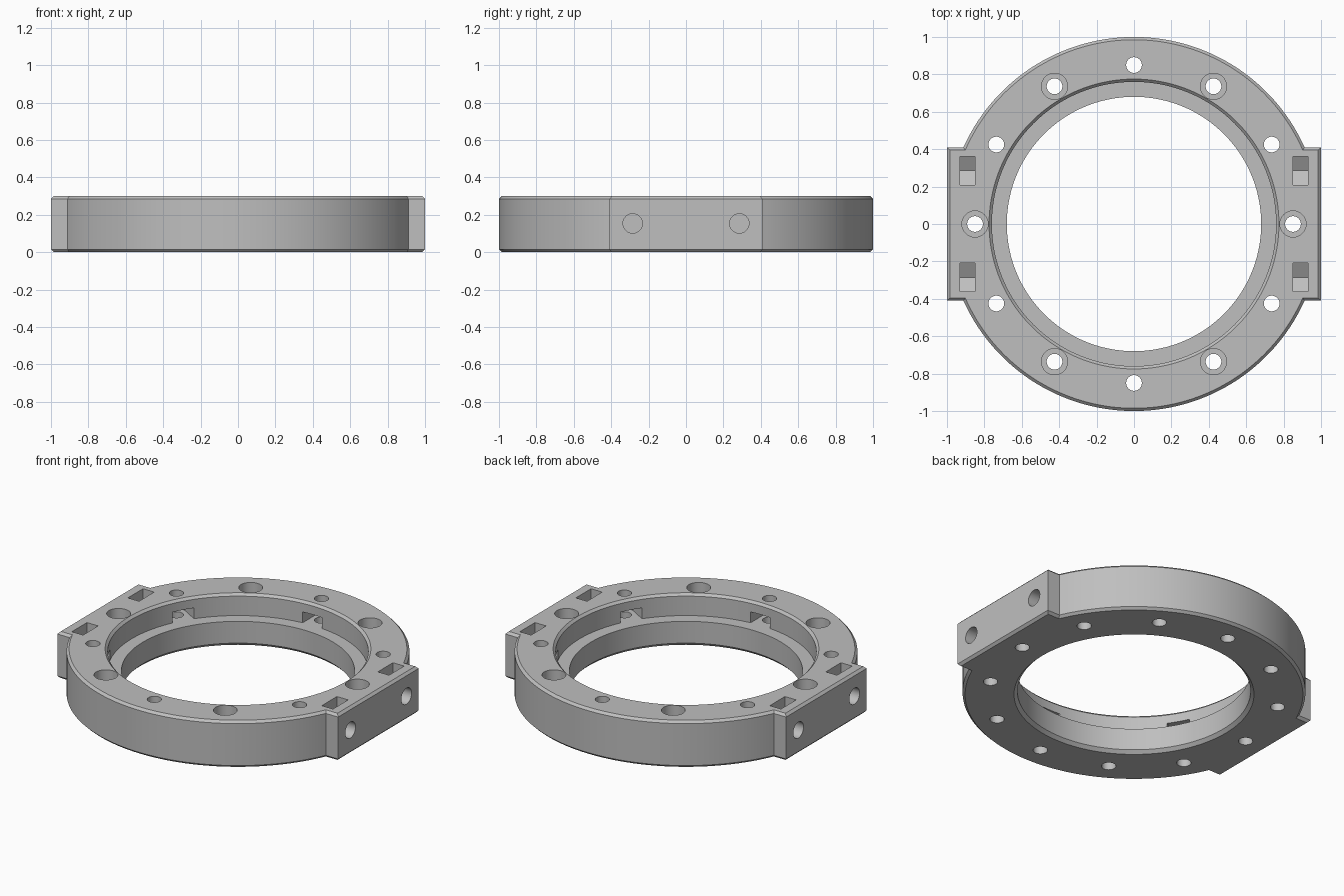
import bpy, bmesh
from math import asin, cos, sin, pi, radians, sqrt
from mathutils import Matrix

if "Cube" in bpy.data.objects:
    bpy.data.objects.remove(bpy.data.objects["Cube"], do_unlink=True)

HEIGHT, CHAMFER = 0.30, 0.015
BOLT_R, HOLE_R, HEAD_R = 0.85, 0.042, 0.07
LEDGE_Z, SIDE_Y, SIDE_Z = 0.16, 0.285, 0.15

grey = bpy.data.materials.new("plain grey")
grey.use_nodes = True
colour = (0.52, 0.52, 0.52, 1)
grey.diffuse_color = colour
grey.node_tree.nodes["Principled BSDF"].inputs["Base Color"].default_value = colour


def loft(bm, rings, matrix=Matrix()):
    """Skin a closed solid through rings of 3D points."""
    loops = [[bm.verts.new(matrix @ Matrix.Translation(p).translation) for p in ring]
             for ring in rings]
    n = len(loops[0])
    for a, b in zip(loops, loops[1:]):
        for i in range(n):
            j = (i + 1) % n
            bm.faces.new((a[i], a[j], b[j], b[i]))
    bm.faces.new(loops[0][::-1])
    bm.faces.new(loops[-1])


def prism(bm, outline, z0, z1, matrix=Matrix()):
    loft(bm, [[(x, y, z) for x, y in outline] for z in (z0, z1)], matrix)


def lathe(bm, profile, sides, matrix=Matrix()):
    loft(bm, [[(r * cos(2 * pi * i / sides), r * sin(2 * pi * i / sides), z)
               for i in range(sides)] for r, z in profile], matrix)


def make_object(name, bm):
    bmesh.ops.recalc_face_normals(bm, faces=bm.faces)
    mesh = bpy.data.meshes.new(name)
    bm.to_mesh(mesh)
    bm.free()
    mesh.materials.append(grey)
    obj = bpy.data.objects.new(name, mesh)
    bpy.context.collection.objects.link(obj)
    return obj


def cut(body, bm):
    """Subtract a solid from the body, then discard the cutter."""
    cutter = make_object("cutter", bm)
    cutter.hide_render = True
    mod = body.modifiers.new("cut", 'BOOLEAN')
    mod.operation, mod.solver, mod.object = 'DIFFERENCE', 'EXACT', cutter
    graph = bpy.context.evaluated_depsgraph_get()
    result = bpy.data.meshes.new_from_object(body.evaluated_get(graph))
    body.modifiers.clear()
    body.data = result
    bpy.data.objects.remove(cutter, do_unlink=True)


def outline(inset, z, steps=72):
    """Disc with a square mounting block on each side."""
    r, half = 1 - inset, 0.41 - inset
    start = asin(half / r)
    points = []
    for side in (1, -1):
        points.append((side * r, side * half, z))
        for i in range(steps + 1):
            a = start + (pi - 2 * start) * i / steps
            points.append((side * r * cos(a), side * r * sin(a), z))
        points.append((-side * r, side * half, z))
    return points


def nut_shape(back, half):
    """Slot open at one end, with a pointed hexagon end."""
    flat = half / sqrt(3)
    return [(back, -half), (flat, -half), (2 * flat, 0), (flat, half), (back, half)]


# Body with chamfered rims
bm = bmesh.new()
loft(bm, [outline(CHAMFER, 0), outline(0, CHAMFER),
          outline(0, HEIGHT - CHAMFER), outline(CHAMFER, HEIGHT)])
body = make_object("mounting_ring", bm)

# Stepped bore with chamfered mouths
bm = bmesh.new()
lathe(bm, [(0.72, -0.02), (0.68, 0.02), (0.68, LEDGE_Z), (0.76, LEDGE_Z),
           (0.76, HEIGHT - CHAMFER), (0.795, HEIGHT + 0.02)], 144)
cut(body, bm)

# Bolt circle: counterbored and plain holes alternate
bm = bmesh.new()
for k in range(12):
    place = Matrix.Rotation(radians(30 * k), 4, 'Z') @ Matrix.Translation((BOLT_R, 0, 0))
    top = HEAD_R if k % 2 == 0 else HOLE_R
    profile = [(HOLE_R, -0.05), (HOLE_R, 0.2), (top, 0.2), (top, 0.35)]
    if k % 2:
        profile = [profile[0], profile[-1]]
    lathe(bm, profile, 32, place)
cut(body, bm)

# Nut slots opening from the bore into the plain holes
bm = bmesh.new()
for k in range(6):
    place = Matrix.Rotation(radians(30 + 60 * k), 4, 'Z') @ Matrix.Translation((BOLT_R, 0, 0))
    prism(bm, nut_shape(-0.16, 0.07), LEDGE_Z, LEDGE_Z + 0.07, place)
cut(body, bm)

# Nut pockets sunk into the tops of the side blocks
bm = bmesh.new()
for sx in (1, -1):
    for sy in (1, -1):
        place = Matrix.Translation((sx * 0.89, sy * SIDE_Y, SIDE_Z)) @ Matrix(
            ((0, 0, 1, 0), (0, 1, 0, 0), (-1, 0, 0, 0), (0, 0, 0, 1)))
        prism(bm, nut_shape(-0.2, 0.077), -0.04, 0.04, place)
cut(body, bm)

# Horizontal screw holes through the side faces
bm = bmesh.new()
for sx in (1, -1):
    for sy in (1, -1):
        place = Matrix.Translation((0, sy * SIDE_Y, SIDE_Z + 0.004)) @ Matrix.Rotation(
            sx * pi / 2, 4, 'Y')
        lathe(bm, [(0.052, 0.79), (0.052, 1.05)], 32, place)
cut(body, bm)

# Smooth curved walls, crisp edges
bpy.ops.object.select_all(action='DESELECT')
body.select_set(True)
bpy.context.view_layer.objects.active = body
bpy.ops.object.shade_smooth_by_angle(angle=radians(30))
